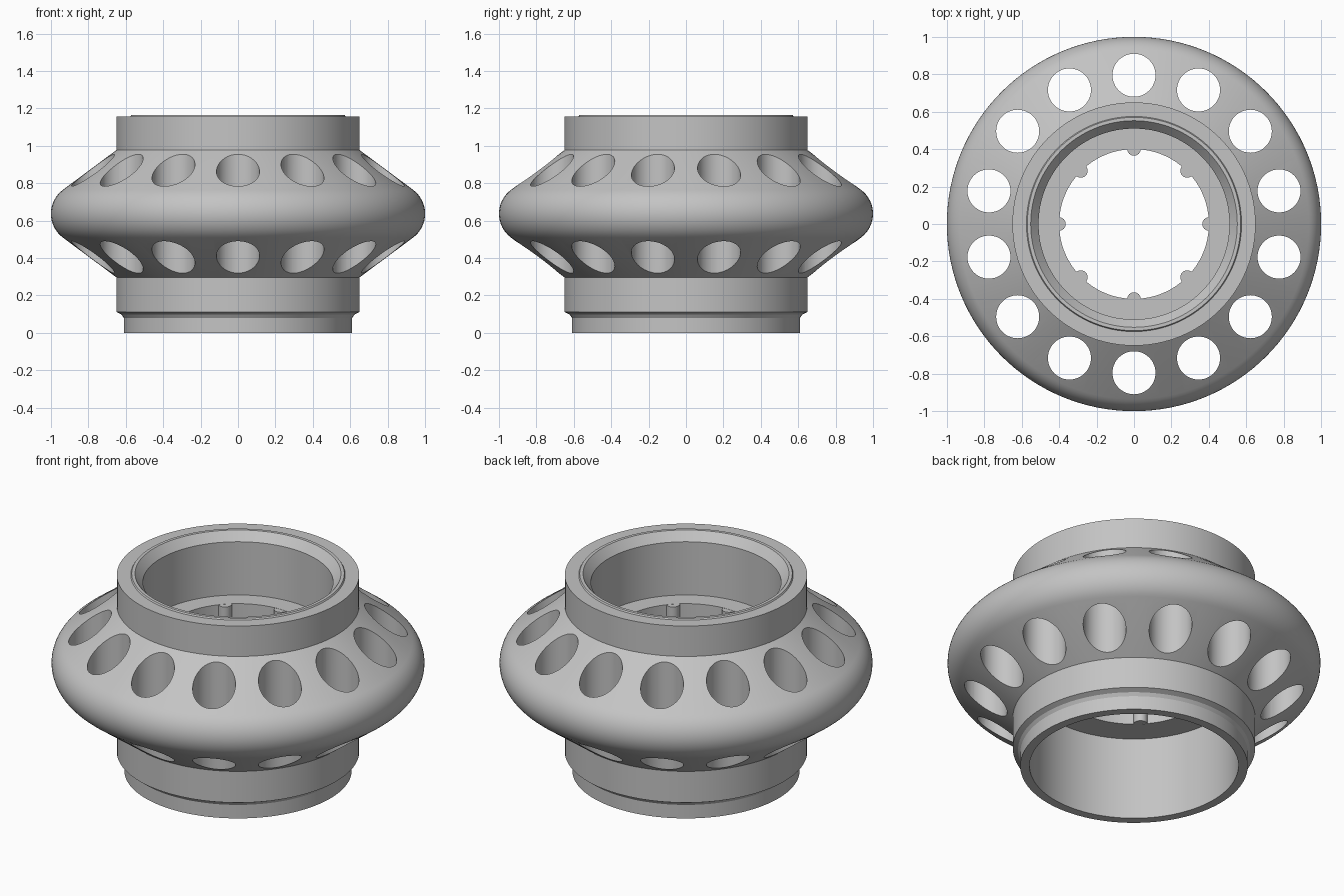
import bpy, bmesh, math

if "Cube" in bpy.data.objects:
    bpy.data.objects.remove(bpy.data.objects["Cube"])

SEGMENTS = 128
grey = bpy.data.materials.new("matte_grey")
grey.diffuse_color = (0.55, 0.55, 0.55, 1)
grey.use_nodes = True
grey.node_tree.nodes["Principled BSDF"].inputs["Base Color"].default_value = grey.diffuse_color


def make_object(name, bm):
    bmesh.ops.recalc_face_normals(bm, faces=bm.faces)
    mesh = bpy.data.meshes.new(name)
    bm.to_mesh(mesh)
    bm.free()
    mesh.materials.append(grey)
    obj = bpy.data.objects.new(name, mesh)
    bpy.context.collection.objects.link(obj)
    return obj


def revolve(name, profile):
    """Spin a closed (radius, z) profile around the z axis."""
    bm = bmesh.new()
    rings = []
    for i in range(SEGMENTS):
        a = 2 * math.pi * i / SEGMENTS
        rings.append([bm.verts.new((r * math.cos(a), r * math.sin(a), z)) for r, z in profile])
    n = len(profile)
    for i, ring in enumerate(rings):
        after = rings[(i + 1) % SEGMENTS]
        for j in range(n):
            k = (j + 1) % n
            bm.faces.new((ring[j], after[j], after[k], ring[k]))
    return make_object(name, bm)


def cylinder_ring(name, count, ring_radius, radius, z0, z1, sides, start=0.0):
    """Upright cylinders spaced evenly on a circle."""
    bm = bmesh.new()
    for i in range(count):
        a = start + 2 * math.pi * i / count
        new = bmesh.ops.create_cone(bm, cap_ends=True, segments=sides, radius1=radius,
                                    radius2=radius, depth=z1 - z0)["verts"]
        bmesh.ops.translate(bm, verts=new, vec=(ring_radius * math.cos(a),
                                                ring_radius * math.sin(a), (z0 + z1) / 2))
    return make_object(name, bm)


def smooth(obj):
    bpy.ops.object.select_all(action='DESELECT')
    obj.select_set(True)
    bpy.context.view_layer.objects.active = obj
    bpy.ops.object.shade_smooth_by_angle(angle=math.radians(25))


# Rounded outer edge of the bulge, tangent to the two cones
R, MID = 0.159, 0.637
bulge = []
for i in range(17):
    t = math.radians(-53.5 + 107 * i / 16)
    bulge.append((1 - R + R * math.cos(t), MID + R * math.sin(t)))

# Body: lower lip, collar, bulge, upper collar, rim, bore and inner flange
lower = [(0.56, 0), (0.61, 0), (0.61, 0.08), (0.622, 0.098), (0.65, 0.112), (0.65, 0.297)]
upper = [(0.65, 0.977), (0.65, 1.157), (0.575, 1.157), (0.57, 1.165), (0.552, 1.165),
         (0.51, 1.115), (0.51, 0.80), (0.40, 0.80), (0.40, 0.49), (0.56, 0.49)]
body = revolve("hub_body", lower + bulge + upper)

# Fourteen vertical holes through the bulge
cutter = cylinder_ring("hole_cutter", 14, 0.795, 0.115, -0.1, 1.3, 48, math.pi / 2)
cutter.hide_render = True
mod = body.modifiers.new("holes", 'BOOLEAN')
mod.operation = 'DIFFERENCE'
mod.solver = 'EXACT'
mod.object = cutter
bpy.context.view_layer.objects.active = body
bpy.ops.object.modifier_apply(modifier=mod.name)
bpy.data.objects.remove(cutter)
smooth(body)

# Eight round ribs along the flange bore
ribs = cylinder_ring("bore_ribs", 8, 0.402, 0.037, 0.491, 0.799, 24)
smooth(ribs)
